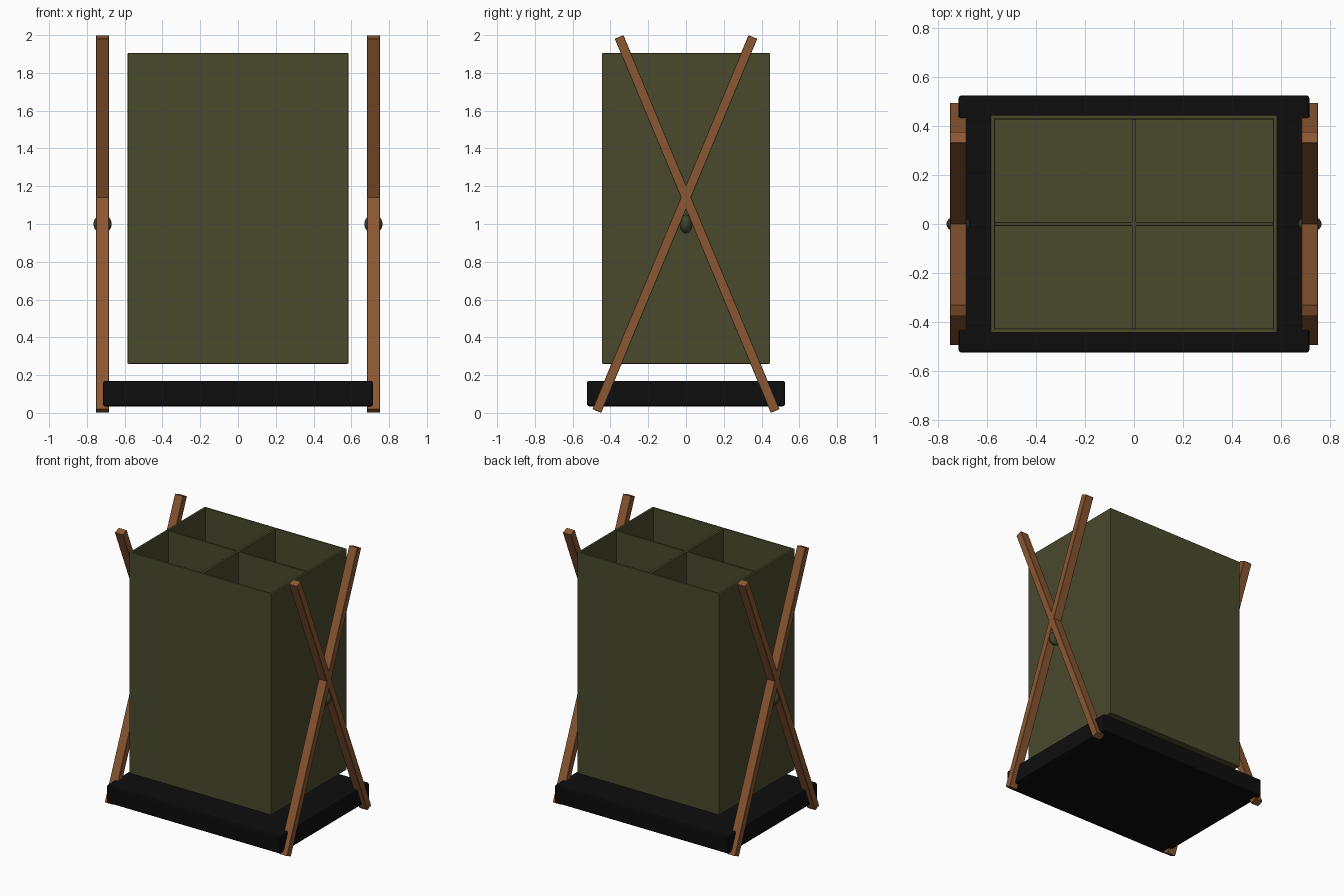
import bpy
import math

cube = bpy.data.objects.get("Cube")
if cube:
    bpy.data.objects.remove(cube, do_unlink=True)


def make_material(name, rgb):
    mat = bpy.data.materials.new(name)
    mat.use_nodes = True
    mat.diffuse_color = (*rgb, 1)
    mat.node_tree.nodes["Principled BSDF"].inputs["Base Color"].default_value = (*rgb, 1)
    return mat


olive = make_material("olive fabric", (0.068, 0.068, 0.027))
wood = make_material("brown wood", (0.26, 0.095, 0.032))
black = make_material("black base", (0.004, 0.004, 0.004))
knob_green = make_material("dark olive knob", (0.05, 0.055, 0.025))


def block(name, center, size, mat, bevel=0.005, segments=2, tilt=0):
    """Box with softened edges, optionally tilted about the x axis."""
    bpy.ops.mesh.primitive_cube_add(size=1, location=center)
    obj = bpy.context.object
    obj.name = name
    obj.scale = size
    bpy.ops.object.transform_apply(location=False, rotation=False, scale=True)
    obj.rotation_euler.x = tilt
    obj.data.materials.append(mat)
    mod = obj.modifiers.new("soft edges", "BEVEL")
    mod.width = bevel
    mod.segments = segments
    return obj


# Solid base
block("base", (0, 0, 0.1025), (1.43, 1.05, 0.135), black, 0.012)

# Open fabric bin: floor, walls and crossed dividers
half_x, half_y, bottom, top, wall = 0.585, 0.445, 0.26, 1.905, 0.018
mid, height = (bottom + top) / 2, top - bottom
block("bin_floor", (0, 0, bottom + wall / 2),
      (2 * half_x - wall, 2 * half_y - wall, wall), olive, 0.003)
for side, word in ((-1, "front"), (1, "back")):
    block("bin_" + word + "_wall", (0, side * (half_y - wall / 2), mid),
          (2 * half_x, wall, height), olive)
for side, word in ((-1, "right"), (1, "left")):
    block("bin_" + word + "_wall", (side * (half_x - wall / 2), 0, mid),
          (wall, 2 * half_y - wall, height), olive)
block("divider_across", (0, 0, mid), (2 * half_x - wall, 0.015, height - 0.01), olive, 0.002)
block("divider_lengthwise", (0, 0, mid), (0.018, 2 * half_y - wall, height - 0.01), olive, 0.002)

# Crossed legs with a pivot knob on each side
run, rise = 0.826, 1.98
for side, word in ((-1, "right"), (1, "left")):
    for lean, end in ((-1, "front"), (1, "back")):
        block(word + "_" + end + "_leg", (side * 0.717, lean * 0.059, 1.0),
              (0.067, 0.05, math.hypot(run, rise)), wood, 0.002, 1,
              lean * math.atan2(run, rise))
    bpy.ops.mesh.primitive_uv_sphere_add(segments=24, ring_count=12, radius=1,
                                         location=(side * 0.717, 0, 1.0))
    knob = bpy.context.object
    knob.name = word + "_pivot_knob"
    knob.scale = (0.048, 0.034, 0.05)
    bpy.ops.object.transform_apply(location=False, rotation=False, scale=True)
    knob.data.materials.append(knob_green)
    bpy.ops.object.shade_smooth_by_angle()
